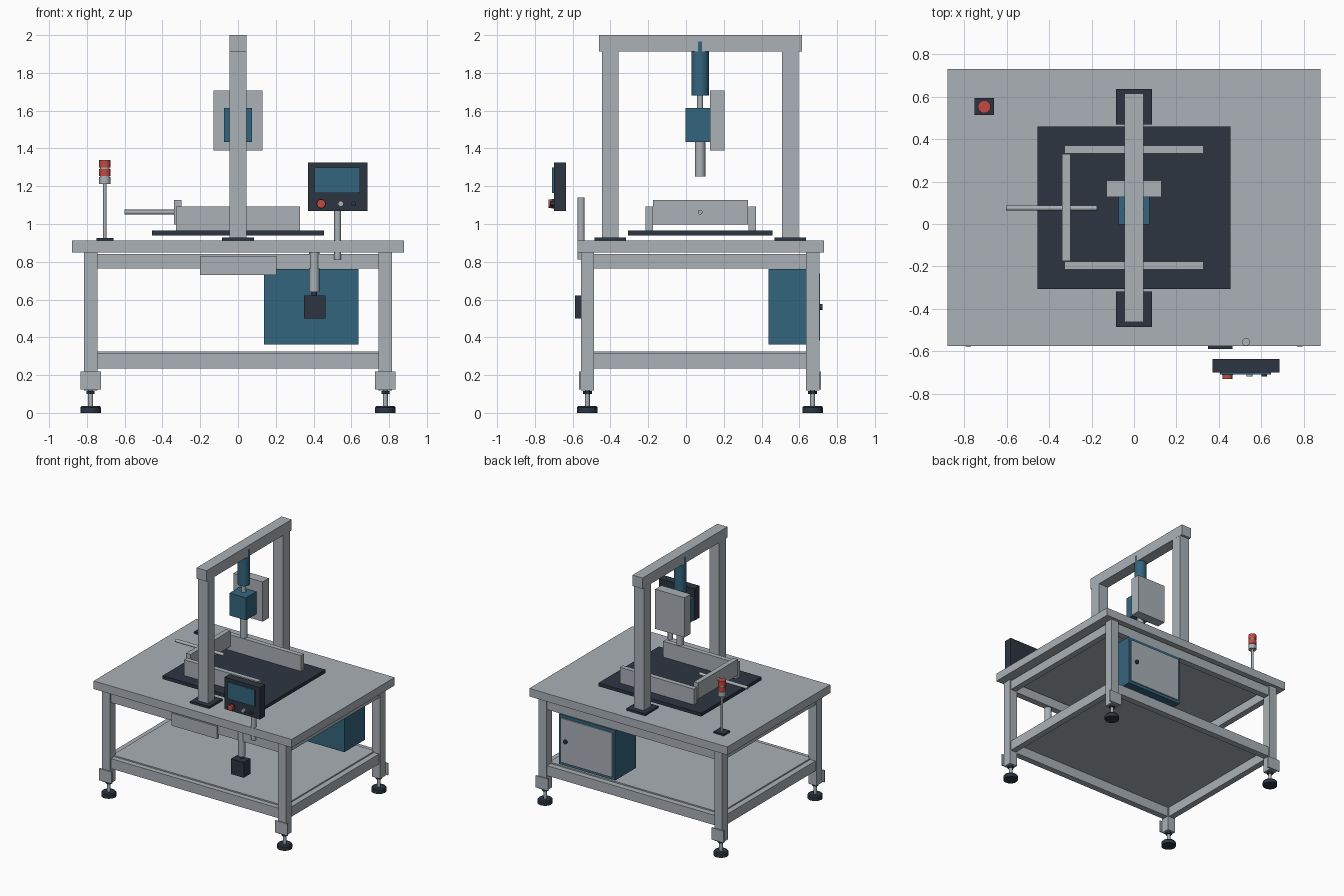
import bpy, bmesh, math
from mathutils import Matrix, Vector

if "Cube" in bpy.data.objects:
    bpy.data.objects.remove(bpy.data.objects["Cube"])


def material(name, rgb):
    m = bpy.data.materials.new(name)
    m.diffuse_color = (*rgb, 1)
    m.use_nodes = True
    m.node_tree.nodes["Principled BSDF"].inputs["Base Color"].default_value = m.diffuse_color
    return m


GREY = material("light_grey", (0.40, 0.44, 0.47))
DARK = material("dark_slate", (0.026, 0.036, 0.053))
BLUE = material("steel_blue", (0.034, 0.13, 0.21))
RED = material("signal_red", (0.53, 0.07, 0.06))


def finish(name, bm, mat):
    mesh = bpy.data.meshes.new(name)
    bm.to_mesh(mesh)
    bm.free()
    mesh.materials.append(mat)
    obj = bpy.data.objects.new(name, mesh)
    bpy.context.collection.objects.link(obj)
    return obj


def box(name, x, y, z, mat):
    """Box from (min, max) pairs on each axis."""
    bm = bmesh.new()
    bmesh.ops.create_cube(bm, size=1)
    for v in bm.verts:
        v.co = Vector([(a + b) / 2 + c * (b - a) for (a, b), c in zip((x, y, z), v.co)])
    return finish(name, bm, mat)


def rod(name, start, end, r, mat, r2=None, sides=32):
    """Cylinder or cone between two points."""
    a, b = Vector(start), Vector(end)
    d = b - a
    bm = bmesh.new()
    bmesh.ops.create_cone(bm, cap_ends=True, segments=sides, radius1=r,
                          radius2=r if r2 is None else r2, depth=d.length)
    rot = d.to_track_quat('Z', 'Y').to_matrix().to_4x4()
    bm.transform(Matrix.Translation((a + b) / 2) @ rot)
    obj = finish(name, bm, mat)
    bpy.ops.object.select_all(action='DESELECT')
    obj.select_set(True)
    bpy.context.view_layer.objects.active = obj
    bpy.ops.object.shade_smooth_by_angle(angle=math.radians(35))
    return obj


def post(name, x, y, z, r, mat, **kw):
    return rod(name, (x, y, z[0]), (x, y, z[1]), r, mat, **kw)


# Table top and lower shelf
box("table_top", (-0.878, 0.878), (-0.574, 0.73), (0.848, 0.913), GREY)
box("lower_shelf", (-0.76, 0.76), (-0.505, 0.65), (0.313, 0.325), GREY)

# Legs with bracket plates and levelling feet
for sx in (-1, 1):
    for y0, y1, sy in ((-0.557, -0.488, -1), (0.635, 0.706, 1)):
        cx, cy = 0.78 * sx, (y0 + y1) / 2
        outer = y0 if sy < 0 else y1
        box("leg", (cx - 0.035, cx + 0.035), (y0, y1), (0.118, 0.848), GREY)
        box("foot_bracket", (cx - 0.055, cx + 0.055),
            sorted((outer, outer + 0.009 * sy)), (0.125, 0.22), GREY)
        post("foot_pad", cx, cy, (0, 0.028), 0.055, DARK)
        post("foot_pad_top", cx, cy, (0.028, 0.036), 0.055, DARK, r2=0.048)
        post("foot_stem", cx, cy, (0.036, 0.12), 0.013, GREY)
        post("foot_nut", cx, cy, (0.1, 0.115), 0.024, DARK, sides=6)

# Upper and lower frame rails
for zr in ((0.235, 0.315), (0.765, 0.84)):
    for y in ((-0.546, -0.495), (0.643, 0.695)):
        box("long_rail", (-0.75, 0.75), y, zr, GREY)
    for sx in (-1, 1):
        box("side_rail", sorted((0.755 * sx, 0.805 * sx)), (-0.49, 0.637), zr, GREY)

# Drawer front below the table edge
box("drawer_front", (-0.202, 0.205), (-0.557, -0.535), (0.73, 0.83), GREY)

# Gantry: two columns on base plates, one beam
for y0, y1 in ((-0.445, -0.358), (0.508, 0.596)):
    box("gantry_column", (-0.044, 0.044), (y0, y1), (0.925, 1.915), GREY)
    box("gantry_base_plate", (-0.084, 0.084), (y0 - 0.04, y1 + 0.04), (0.913, 0.929), DARK)
box("gantry_beam", (-0.0445, 0.0445), (-0.461, 0.615), (1.913, 2.0), GREY)

# Vertical press unit
PY = 0.075
post("press_motor", 0, PY, (1.68, 1.965), 0.046, BLUE)
post("press_shaft", 0, PY, (1.61, 1.685), 0.016, GREY)
box("press_head", (-0.073, 0.073), (-0.003, 0.127), (1.435, 1.615), BLUE)
box("press_back_box", (-0.13, 0.13), (0.127, 0.205), (1.39, 1.708), GREY)
post("press_ram", 0, PY, (1.252, 1.44), 0.027, GREY)

# Work plate, guide walls, stop bar and push rod
box("work_plate", (-0.455, 0.455), (-0.306, 0.458), (0.939, 0.966), DARK)
for y in ((-0.214, -0.176), (0.331, 0.37)):
    box("guide_wall", (-0.328, 0.327), y, (0.966, 1.092), GREY)
box("stop_bar", (-0.338, -0.299), (-0.174, 0.329), (0.998, 1.127), GREY)
rod("push_rod", (-0.602, PY, 1.063), (-0.175, PY, 1.063), 0.0125, GREY)

# Signal tower
SX, SY = -0.705, 0.552
box("tower_base", (SX - 0.045, SX + 0.045), (SY - 0.04, SY + 0.04), (0.913, 0.927), DARK)
post("tower_pole", SX, SY, (0.927, 1.215), 0.009, GREY)
post("tower_collar", SX, SY, (1.212, 1.25), 0.03, GREY)
for z in (1.253, 1.299):
    post("tower_lamp", SX, SY, (z, z + 0.039), 0.03, RED)
post("tower_spacer", SX, SY, (1.24, 1.32), 0.026, GREY)

# Operator panel on its post
post("panel_post", 0.528, -0.555, (0.812, 1.14), 0.0185, GREY)
box("panel_housing", (0.37, 0.685), (-0.7, -0.635), (1.07, 1.325), DARK)
box("panel_screen", (0.405, 0.645), (-0.709, -0.7), (1.165, 1.298), BLUE)
for name, x, r, y, mat in (("stop_button", 0.44, 0.023, -0.729, RED),
                           ("start_button", 0.544, 0.015, -0.719, GREY),
                           ("mode_button", 0.613, 0.013, -0.719, DARK)):
    rod(name, (x, -0.7, 1.107), (x, y, 1.107), r, mat)
rod("stop_button_collar", (0.44, -0.7, 1.107), (0.44, -0.712, 1.107), 0.025, DARK)

# Hanging switch box
post("switch_stem", 0.404, -0.529, (0.64, 0.848), 0.027, GREY)
post("switch_neck", 0.404, -0.529, (0.615, 0.645), 0.014, DARK)
box("switch_box", (0.349, 0.463), (-0.588, -0.505), (0.5, 0.622), DARK)

# Electrical cabinet with a rear door
box("cabinet", (0.138, 0.638), (0.436, 0.7), (0.361, 0.762), BLUE)
box("cabinet_door", (0.158, 0.618), (0.7, 0.709), (0.383, 0.738), GREY)
rod("door_knob", (0.57, 0.705, 0.56), (0.57, 0.722, 0.56), 0.016, DARK)
